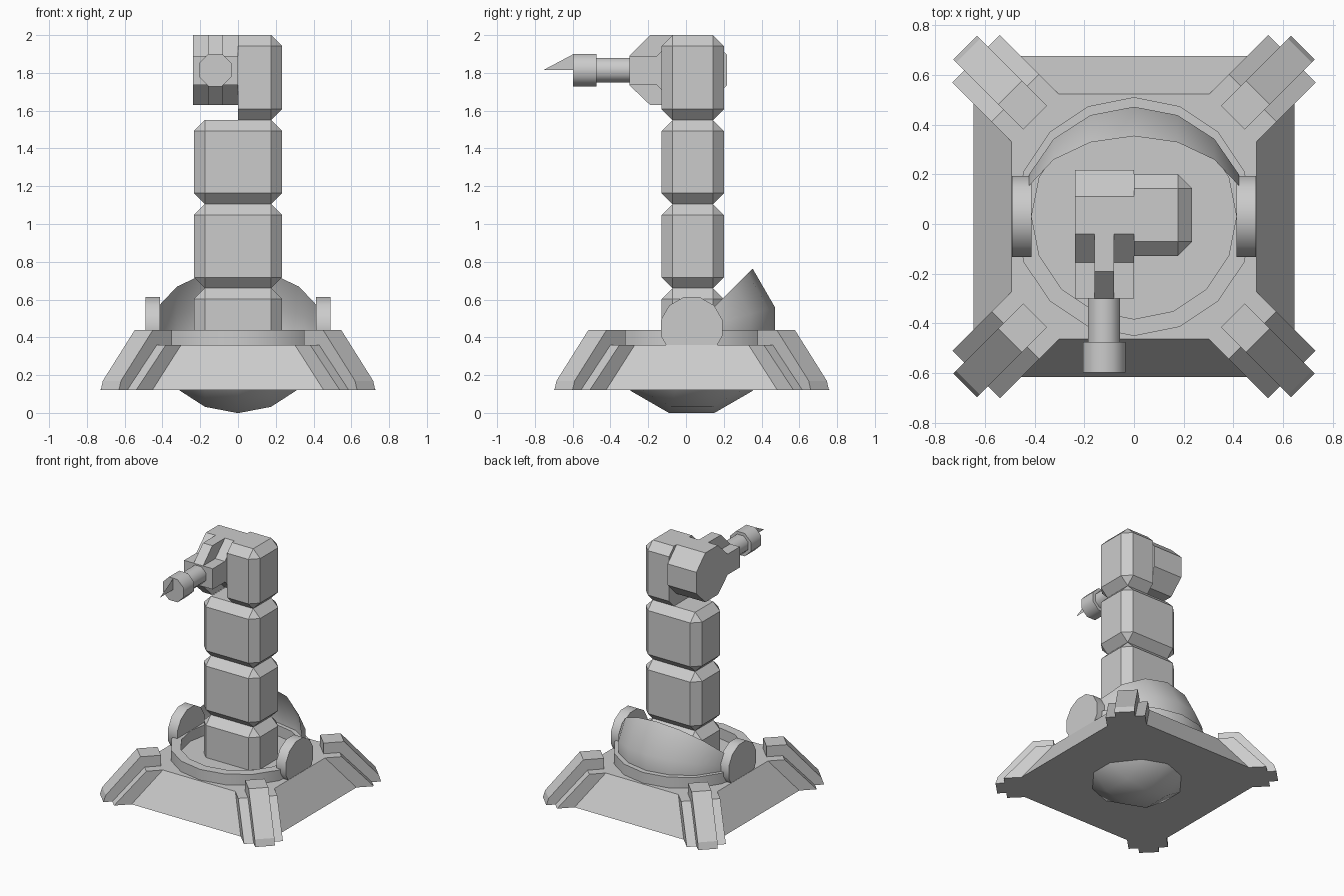
import bpy, bmesh
from math import pi, cos, sin, atan2, radians
from mathutils import Matrix, Vector

if "Cube" in bpy.data.objects:
    bpy.data.objects.remove(bpy.data.objects["Cube"])

CY = 0.03  # centre line of the base in y


def finish(bm, name, smooth=False):
    bmesh.ops.recalc_face_normals(bm, faces=bm.faces)
    me = bpy.data.meshes.new(name)
    bm.to_mesh(me)
    bm.free()
    ob = bpy.data.objects.new(name, me)
    bpy.context.collection.objects.link(ob)
    if smooth:
        bpy.ops.object.select_all(action='DESELECT')
        ob.select_set(True)
        bpy.context.view_layer.objects.active = ob
        bpy.ops.object.shade_smooth_by_angle(angle=radians(46))
    return ob


def prism(name, profile, x0, x1, matrix=None):
    """Extrude a (y, z) profile from x0 to x1."""
    bm = bmesh.new()
    face = bm.faces.new([bm.verts.new((x0, y, z)) for y, z in profile])
    ext = bmesh.ops.extrude_face_region(bm, geom=[face])['geom']
    bmesh.ops.translate(bm, vec=(x1 - x0, 0, 0),
                        verts=[v for v in ext if isinstance(v, bmesh.types.BMVert)])
    if matrix:
        bm.transform(matrix)
    return finish(bm, name)


def cylinder(name, r, a, b, axis, sides, centre):
    """Cylinder along x or y between a and b, with a flat side on top."""
    bm = bmesh.new()
    bmesh.ops.create_cone(bm, cap_ends=True, segments=sides, radius1=r, radius2=r, depth=abs(b - a))
    bm.transform(Matrix.Rotation(pi / sides, 4, 'Z'))
    bm.transform(Matrix.Rotation(pi / 2, 4, 'Y' if axis == 'x' else 'X'))
    m = (a + b) / 2
    u, z = centre
    bm.transform(Matrix.Translation((m, u, z) if axis == 'x' else (u, m, z)))
    return finish(bm, name, True)


def block(name, z0, z1, half=False):
    """Column block with chamfered edges; optionally only its right half."""
    bm = bmesh.new()
    bmesh.ops.create_cube(bm, size=1)
    bm.transform(Matrix.Translation((0, 0.036, (z0 + z1) / 2)) @ Matrix.Diagonal((0.468, 0.33, z1 - z0, 1)))
    bmesh.ops.bevel(bm, geom=bm.edges[:], offset=0.058, offset_type='OFFSET', segments=1,
                    profile=0.5, affect='EDGES')
    if half:
        bmesh.ops.bisect_plane(bm, geom=bm.verts[:] + bm.edges[:] + bm.faces[:],
                               plane_co=(0, 0, 0), plane_no=(1, 0, 0), clear_inner=True)
        bmesh.ops.holes_fill(bm, edges=[e for e in bm.edges if e.is_boundary])
    return finish(bm, name)


# Sloped base plate
def octagon(s, c, z):
    pts = [(c, -s), (s, -c), (s, c), (c, s), (-c, s), (-s, c), (-s, -c), (-c, -s)]
    return [(x, y + CY, z) for x, y in pts]


bm = bmesh.new()
low = [bm.verts.new(p) for p in octagon(0.645, 0.455, 0.12)]
top = [bm.verts.new(p) for p in octagon(0.492, 0.302, 0.36)]
bm.faces.new(low)
bm.faces.new(top)
for i in range(8):
    j = (i + 1) % 8
    bm.faces.new((low[i], low[j], top[j], top[i]))
finish(bm, "base_plate")

# Four corner legs: a wide slab with a narrow raised rib
slab = [(0.5, 0.12), (0.5, 0.36), (0.675, 0.36), (0.898, 0.12)]
rib = [(0.562, 0.12), (0.562, 0.44), (0.704, 0.44), (0.944, 0.17), (0.96, 0.12)]
for k in range(4):
    m = Matrix.Translation((0, CY, 0)) @ Matrix.Rotation(pi / 4 + k * pi / 2, 4, 'Z')
    prism("leg_slab", slab, -0.135, 0.135, m)
    prism("leg_rib", rib, -0.068, 0.068, m)

# Turntable ring
bm = bmesh.new()
loops = []
for i in range(16):
    a = i * pi / 8
    loops.append([bm.verts.new((r * cos(a), CY + r * sin(a), z))
                  for r, z in ((0.48, 0.35), (0.48, 0.44), (0.412, 0.44), (0.412, 0.35))])
for i in range(16):
    a, b = loops[i], loops[(i + 1) % 16]
    for j in range(4):
        k = (j + 1) % 4
        bm.faces.new((a[j], b[j], b[k], a[k]))
finish(bm, "turntable_ring", True)

# Open ball: rear shield above the base, bowl below it
bm = bmesh.new()
bmesh.ops.create_uvsphere(bm, u_segments=12, v_segments=8, radius=0.457)
bm.transform(Matrix.Rotation(radians(15), 4, 'X') @ Matrix.Rotation(pi / 2, 4, 'Y'))
gone = []
for f in bm.faces:
    c = f.calc_center_median()
    if not -166 < atan2(c.z, c.y) * 180 / pi < 44:
        gone.append(f)
bmesh.ops.delete(bm, geom=gone, context='FACES')
bm.transform(Matrix.Translation((0, CY, 0.44)))
finish(bm, "ball_shield", True)

# Pivot discs at both sides
for s in (-1, 1):
    cylinder("pivot_disc", 0.168, s * 0.412, s * 0.49, 'x', 12, (CY, 0.45))

# Stacked column and half-width head block
block("column_bottom", 0.25, 0.66)
block("column_middle", 0.66, 1.105)
block("column_top", 1.105, 1.55)
block("head_block", 1.55, 2.0, half=True)

# Gun housing: two stepped cheeks around a taller centre fin
back = [(0.11, 1.63), (0.217, 1.735), (0.217, 1.895), (0.11, 2.0)]
cheek = [(-0.04, 2.0), (-0.155, 1.89), (-0.3, 1.89), (-0.3, 1.735), (-0.155, 1.735), (-0.04, 1.63)]
fin = [(-0.19, 2.0), (-0.3, 1.89), (-0.3, 1.735), (-0.19, 1.63)]
prism("housing_cheek_left", cheek + back, -0.238, -0.158)
prism("housing_fin", fin + back, -0.158, -0.08)
prism("housing_cheek_right", cheek + back, -0.08, 0.0)

# Barrel, muzzle and flat sight blade
cylinder("barrel", 0.07, -0.28, -0.48, 'y', 8, (-0.12, 1.815))
cylinder("muzzle", 0.093, -0.475, -0.598, 'y', 8, (-0.12, 1.815))
bm = bmesh.new()
bm.faces.new([bm.verts.new((-0.12, y, z)) for y, z in ((-0.595, 1.815), (-0.755, 1.815), (-0.595, 1.9))])
finish(bm, "muzzle_blade")
